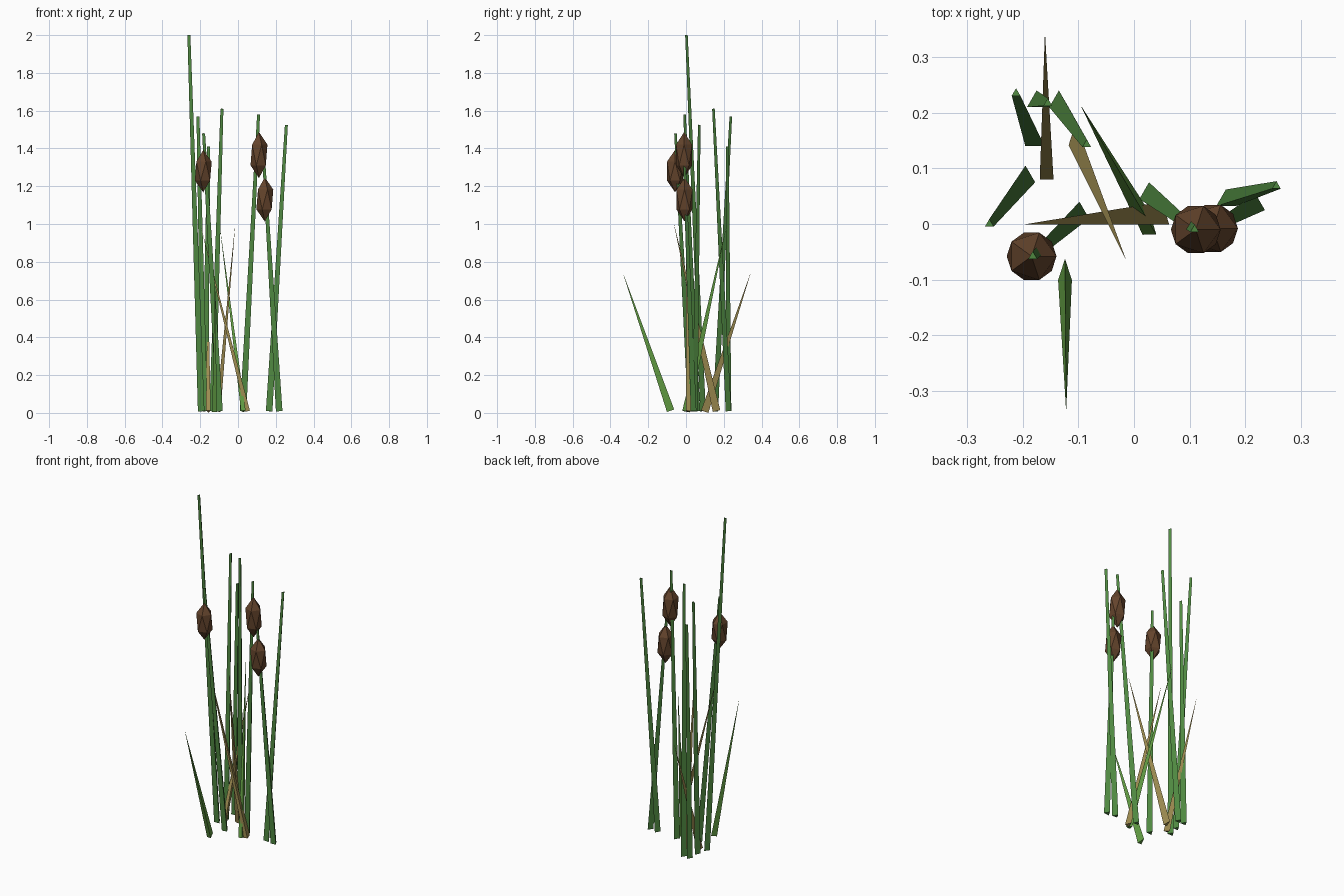
import bpy, bmesh
from mathutils import Vector, Matrix

if "Cube" in bpy.data.objects:
    bpy.data.objects.remove(bpy.data.objects["Cube"])

BASE_Z = 0.009


def material(name, rgb):
    m = bpy.data.materials.new(name)
    m.diffuse_color = (*rgb, 1)
    m.use_nodes = True
    m.node_tree.nodes["Principled BSDF"].inputs["Base Color"].default_value = m.diffuse_color
    return m


STEM = material("stem green", (0.08, 0.25, 0.053))
LEAF = material("leaf green", (0.12, 0.33, 0.055))
DRY = material("dry tan", (0.35, 0.27, 0.085))
BROWN = material("seed head brown", (0.127, 0.058, 0.025))


def finish(bm, name, mat):
    me = bpy.data.meshes.new(name)
    bm.to_mesh(me)
    bm.free()
    me.materials.append(mat)
    bpy.context.collection.objects.link(bpy.data.objects.new(name, me))


def spike(name, mat, base, tip, r1, r2, flat=1.0):
    """Three-sided tapered blade from base to tip, with its ridge facing +y."""
    a, b = Vector((*base, BASE_Z)), Vector(tip)
    d = b - a
    bm = bmesh.new()
    bmesh.ops.create_cone(bm, cap_ends=True, segments=3, radius1=r1, radius2=r2, depth=d.length)
    # put one corner exactly on +y before leaning the blade
    corner = max(bm.verts, key=lambda v: v.co.xy.length).co.xy.to_3d()
    turn = corner.rotation_difference(Vector((0, 1, 0))).to_matrix().to_4x4()
    lean = Vector((0, 0, 1)).rotation_difference(d).to_matrix().to_4x4()
    bm.transform(Matrix.Translation((a + b) / 2) @ lean @ Matrix.Diagonal((flat, 1, 1, 1)) @ turn)
    finish(bm, name, mat)


# tall stems: base xy, tip xyz
stems = [
    ((-0.195, 0.085), (-0.26, 0.0, 2.0)),
    ((-0.178, 0.15), (-0.212, 0.235, 1.57)),
    ((-0.135, 0.22), (-0.085, 0.143, 1.61)),
    ((-0.175, 0.22), (-0.155, 0.217, 1.41)),
    ((-0.098, 0.02), (-0.182, -0.058, 1.48)),
    ((0.027, 0.055), (0.109, -0.01, 1.58)),
    ((0.218, 0.035), (0.138, -0.01, 1.31)),
    ((0.165, 0.042), (0.256, 0.068, 1.525)),
]
for i, (base, tip) in enumerate(stems):
    spike(f"stem_{i + 1}", STEM, base, tip, 0.02, 0.009)

# short pointed leaves, green and dry
leaves = [
    (LEAF, (-0.124, -0.088), (-0.122, -0.332, 0.735)),
    (LEAF, (0.028, -0.006), (-0.094, 0.21, 0.97)),
    (DRY, (-0.157, 0.093), (-0.16, 0.34, 0.735)),
    (DRY, (-0.105, 0.155), (-0.015, -0.063, 0.995)),
    (DRY, (0.051, 0.013), (-0.195, -0.001, 0.98)),
]
for i, (mat, base, tip) in enumerate(leaves):
    spike(f"leaf_{i + 1}", mat, base, tip, 0.027, 0.0006, 0.53)

# seed heads: stretched icosahedra
heads = [(-0.184, -0.058, 1.28, 0.112), (0.111, -0.01, 1.365, 0.122), (0.142, -0.008, 1.13, 0.117)]
for i, (x, y, z, half) in enumerate(heads):
    bm = bmesh.new()
    bmesh.ops.create_icosphere(bm, subdivisions=1, radius=1)
    bm.transform(Matrix.Translation((x, y, z)) @ Matrix.Diagonal((0.05, 0.05, half, 1)))
    finish(bm, f"seed_head_{i + 1}", BROWN)
